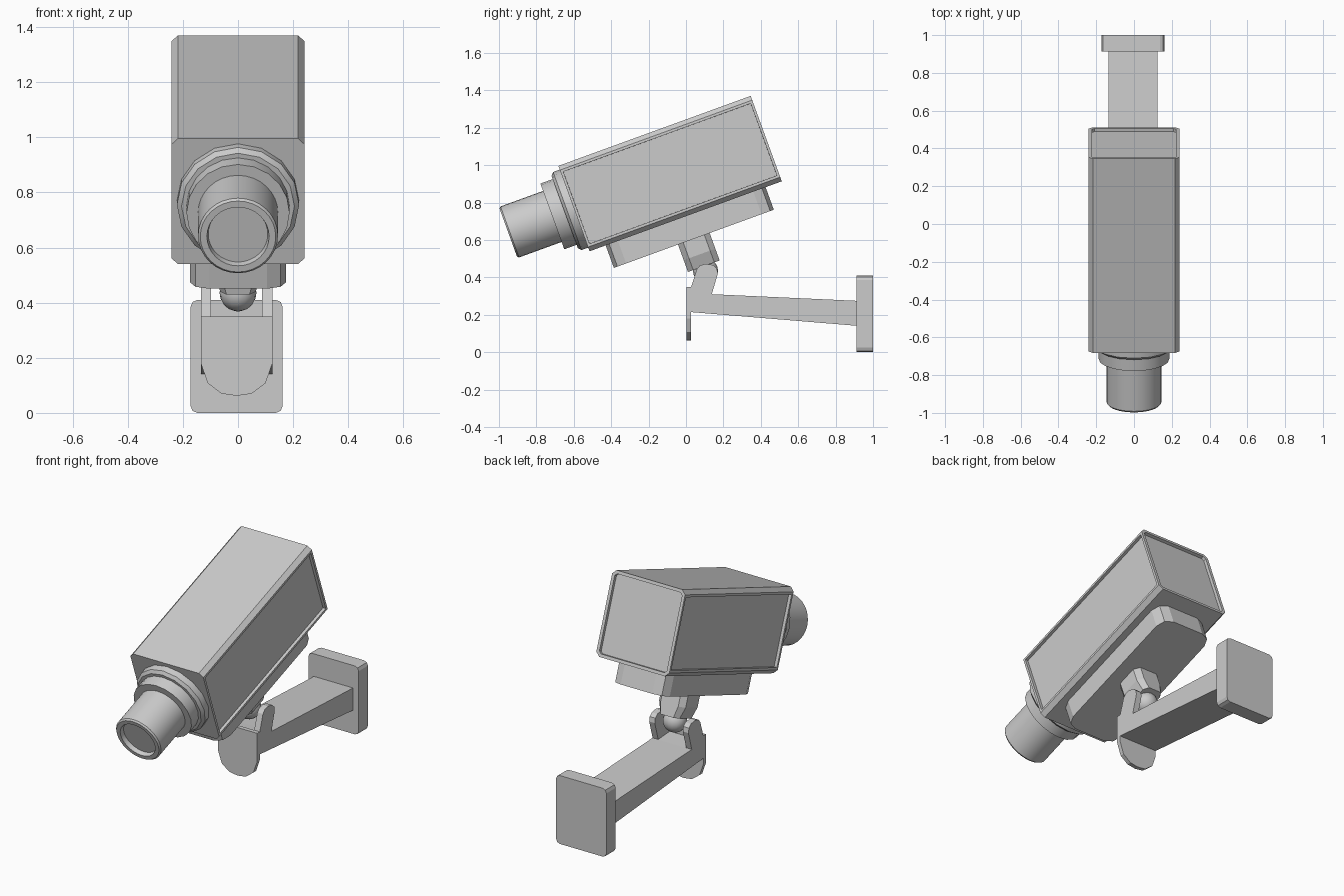
import bpy, bmesh, math
from mathutils import Matrix, Vector

if "Cube" in bpy.data.objects:
    bpy.data.objects.remove(bpy.data.objects["Cube"])

# Tilted frame of the camera head (local y runs backwards, origin at housing centre)
HEAD = Matrix.Translation((0, -0.085, 0.955)) @ Matrix.Rotation(math.radians(20), 4, 'X')
# Bracket is a hair off centre
ARM = Matrix.Translation((-0.005, 0, 0))


def finish(name, bm, matrix, smooth=False):
    bmesh.ops.recalc_face_normals(bm, faces=bm.faces)
    me = bpy.data.meshes.new(name)
    bm.to_mesh(me)
    bm.free()
    ob = bpy.data.objects.new(name, me)
    bpy.context.collection.objects.link(ob)
    ob.matrix_world = matrix
    if smooth:
        bpy.ops.object.select_all(action='DESELECT')
        ob.select_set(True)
        bpy.context.view_layer.objects.active = ob
        bpy.ops.object.shade_smooth_by_angle(angle=math.radians(35))
    return ob


def prism_bm(pts, axis, a, b):
    """Extrude a 2D outline along one axis from a to b."""
    place = {'X': lambda p, t: (t, p[0], p[1]),
             'Y': lambda p, t: (p[0], t, p[1]),
             'Z': lambda p, t: (p[0], p[1], t)}[axis]
    bm = bmesh.new()
    lo = [bm.verts.new(place(p, a)) for p in pts]
    hi = [bm.verts.new(place(p, b)) for p in pts]
    bm.faces.new(lo)
    bm.faces.new(hi)
    n = len(pts)
    for i in range(n):
        bm.faces.new((lo[i], lo[(i + 1) % n], hi[(i + 1) % n], hi[i]))
    bmesh.ops.recalc_face_normals(bm, faces=bm.faces)
    return bm


def rounded_rect(w, h, r, steps=1, cy=0.0):
    """Rectangle outline (half sizes w, h) with rounded or chamfered corners."""
    pts = []
    for k, (sx, sy) in enumerate(((1, 1), (-1, 1), (-1, -1), (1, -1))):
        for i in range(steps + 1):
            t = math.radians(90 * (k + i / steps))
            pts.append((sx * (w - r) + r * math.cos(t), cy + sy * (h - r) + r * math.sin(t)))
    return pts


def lathe(name, profile, segs, matrix):
    """Revolve (radius, y) points around the local y axis and cap both ends."""
    bm = bmesh.new()
    rings = []
    for r, y in profile:
        rings.append([bm.verts.new((r * math.sin(2 * math.pi * i / segs), y,
                                    r * math.cos(2 * math.pi * i / segs))) for i in range(segs)])
    for p, q in zip(rings, rings[1:]):
        for i in range(segs):
            j = (i + 1) % segs
            bm.faces.new((p[i], p[j], q[j], q[i]))
    bm.faces.new(rings[0])
    bm.faces.new(rings[-1])
    return finish(name, bm, matrix, smooth=True)


# Housing with recessed side and back panels
bm = prism_bm(rounded_rect(0.242, 0.243, 0.024), 'Y', -0.547, 0.547)
bm.normal_update()
panels = [f for f in bm.faces if abs(f.normal.x) > 0.99 or f.normal.y > 0.99]
bmesh.ops.inset_individual(bm, faces=panels, thickness=0.02)
bmesh.ops.inset_individual(bm, faces=panels, thickness=0.0005, depth=-0.018)
finish("housing", bm, HEAD)

# Lens: two stepped collars and a barrel with a recessed glass
lathe("lens_collar_large", [(0.222, -0.54), (0.222, -0.585), (0.205, -0.6), (0.18, -0.6)], 16, HEAD)
lathe("lens_collar_small", [(0.187, -0.59), (0.187, -0.67)], 20, HEAD)
lathe("lens_barrel", [(0.145, -0.66), (0.145, -0.912), (0.137, -0.921),
                      (0.113, -0.921), (0.108, -0.895)], 32, HEAD)

# Mounting plate under the housing
finish("mounting_plate", prism_bm(rounded_rect(0.175, 0.455, 0.07, 2), 'Z', -0.371, -0.235), HEAD)

# Neck: chamfered block whose sides taper at the bottom
bm = prism_bm(rounded_rect(0.088, 0.09, 0.03), 'Z', -0.46, -0.36)
bottom = min(bm.faces, key=lambda f: f.calc_center_median().z)
ext = bmesh.ops.extrude_face_region(bm, geom=[bottom])
for v in ext['geom']:
    if isinstance(v, bmesh.types.BMVert):
        v.co = Vector((v.co.x * 0.72, v.co.y, -0.527))
bmesh.ops.delete(bm, geom=[bottom], context='FACES_ONLY')
finish("neck", bm, HEAD)

# Ball joint
bm = bmesh.new()
bmesh.ops.create_uvsphere(bm, u_segments=16, v_segments=10, radius=0.067)
finish("ball_joint", bm, HEAD @ Matrix.Translation((0, 0, -0.553)), smooth=True)

# Arm, slightly tapering towards the wall
arm = [(0.02, 0.215), (0.02, 0.318), (0.14, 0.31), (0.93, 0.274), (0.93, 0.14)]
finish("arm", prism_bm(arm, 'X', -0.13, 0.13), ARM)

# Pair of fork prongs holding the ball
prong = [(0.02, 0.30), (0.028, 0.35), (0.058, 0.445), (0.075, 0.464), (0.105, 0.473),
         (0.145, 0.466), (0.165, 0.448), (0.17, 0.42), (0.135, 0.30)]
for side, s in (("left", -1), ("right", 1)):
    finish("fork_prong_" + side, prism_bm(prong, 'X', s * 0.093, s * 0.13), ARM)

# Front shield with a rounded lower end
half = [(0.13, 0.35), (0.13, 0.18), (0.105, 0.108), (0.055, 0.07)]
shield = half + [(0, 0.062)] + [(-x, z) for x, z in reversed(half)]
finish("front_shield", prism_bm(shield, 'Y', 0.003, 0.028), ARM)

# Wall plate
finish("wall_plate", prism_bm(rounded_rect(0.167, 0.205, 0.025, 2, 0.205), 'Y', 0.912, 1.0), ARM)
